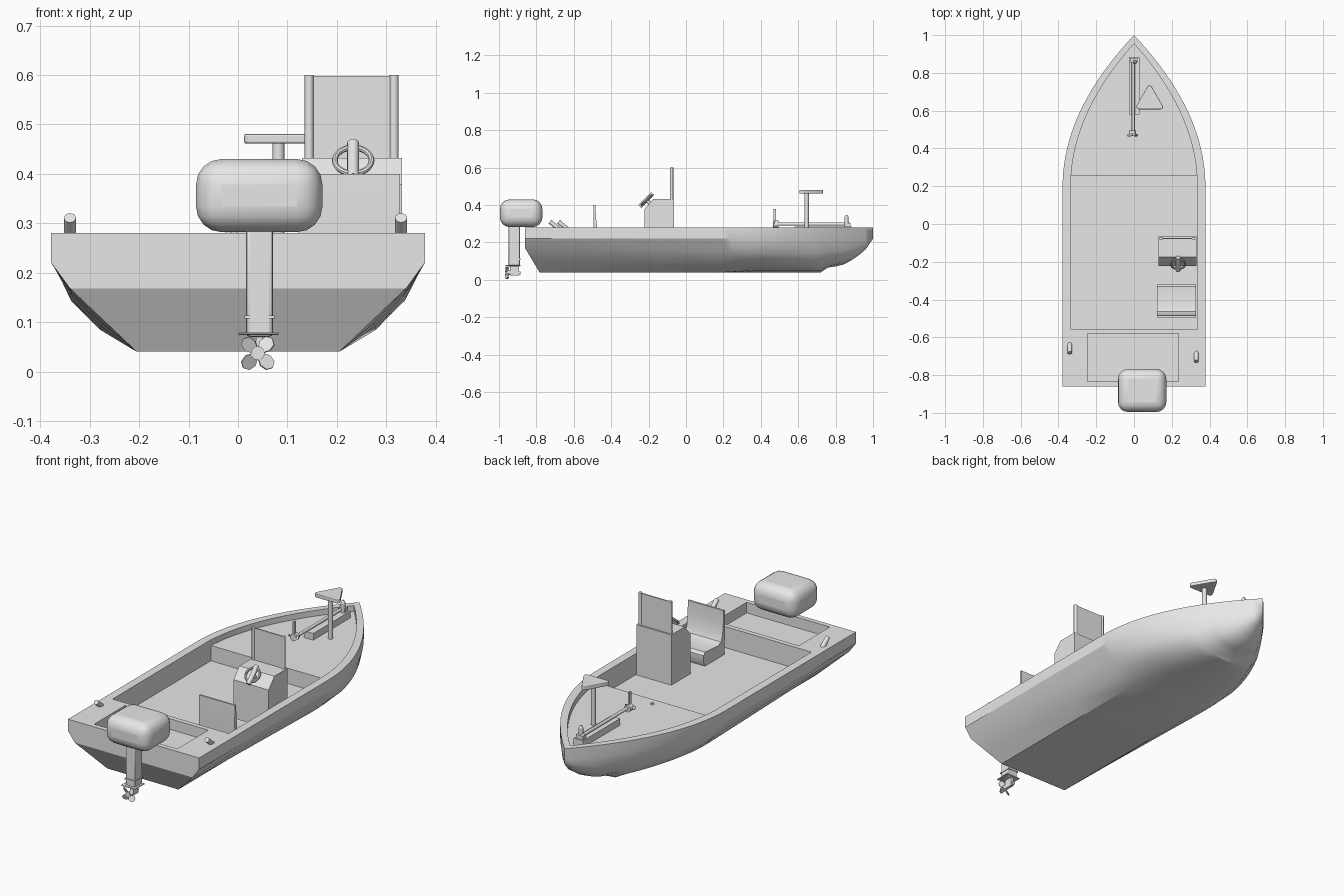
import bpy, bmesh, math
from mathutils import Vector

if "Cube" in bpy.data.objects:
    bpy.data.objects.remove(bpy.data.objects["Cube"])

GREY = bpy.data.materials.new("plain grey")
GREY.use_nodes = True
GREY.diffuse_color = (0.8, 0.8, 0.8, 1)
GREY.node_tree.nodes["Principled BSDF"].inputs["Base Color"].default_value = (0.8, 0.8, 0.8, 1)


def finish(name, bm, angle=30):
    bmesh.ops.recalc_face_normals(bm, faces=bm.faces)
    mesh = bpy.data.meshes.new(name)
    bm.to_mesh(mesh)
    bm.free()
    mesh.materials.append(GREY)
    ob = bpy.data.objects.new(name, mesh)
    bpy.context.collection.objects.link(ob)
    smooth(ob, angle)
    return ob


def smooth(ob, angle=30):
    bpy.ops.object.select_all(action='DESELECT')
    ob.select_set(True)
    bpy.context.view_layer.objects.active = ob
    bpy.ops.object.shade_smooth_by_angle(angle=math.radians(angle))


def apply(ob, kind, **settings):
    mod = ob.modifiers.new(kind.title(), kind)
    for key, value in settings.items():
        setattr(mod, key, value)
    bpy.context.view_layer.objects.active = ob
    bpy.ops.object.modifier_apply(modifier=mod.name)
    smooth(ob)


def prism(name, outline, axis, lo, hi, bevel=0, segments=3):
    """Extrude a 2D outline along x (outline is y,z) or z (outline is x,y)."""
    bm = bmesh.new()
    place = (lambda p, d: (d, *p)) if axis == 'x' else (lambda p, d: (*p, d))
    face = bm.faces.new([bm.verts.new(place(p, lo)) for p in outline])
    new = bmesh.ops.extrude_face_region(bm, geom=[face])['geom']
    bmesh.ops.translate(bm, verts=[v for v in new if isinstance(v, bmesh.types.BMVert)],
                        vec=place((0, 0), hi - lo))
    ob = finish(name, bm)
    if bevel:
        apply(ob, 'BEVEL', width=bevel, segments=segments)
    return ob


def box(name, x0, x1, y0, y1, z0, z1, bevel=0, segments=3):
    return prism(name, [(x0, y0), (x1, y0), (x1, y1), (x0, y1)], 'z', z0, z1, bevel, segments)


def rod(name, a, b, r, r2=None, sides=20):
    a, b = Vector(a), Vector(b)
    bm = bmesh.new()
    bmesh.ops.create_cone(bm, cap_ends=True, segments=sides, radius1=r,
                          radius2=r if r2 is None else r2, depth=(b - a).length)
    ob = finish(name, bm)
    ob.location = (a + b) / 2
    ob.rotation_euler = (b - a).to_track_quat('Z', 'Y').to_euler()
    return ob


def propeller(name, centre, radius, blades, turn):
    """Twisted blades around the y axis."""
    bm = bmesh.new()
    for i in range(blades):
        a = math.tau * i / blades + turn
        out = Vector((math.cos(a), 0, math.sin(a)))
        side = Vector((-math.sin(a), 0.6, math.cos(a)))
        pts = [out * radius * u + side * radius * v for u, v in
               ((.1, -.12), (.5, -.33), (.85, -.27), (1, 0), (.85, .27), (.5, .33), (.1, .12))]
        bm.faces.new([bm.verts.new(Vector(centre) + p) for p in pts])
    ob = finish(name, bm)
    apply(ob, 'SOLIDIFY', thickness=.004, offset=0)
    return ob


# Hull: lofted sections from transom to stem
KEEL = [(-.86, .04), (.73, .04), (.76, .066), (.83, .076), (.9, .112), (.96, .162), (1, .22)]


def keel(y):
    for (ya, za), (yb, zb) in zip(KEEL, KEEL[1:]):
        if y <= yb:
            return za + (zb - za) * max(0, y - ya) / (yb - ya)
    return KEEL[-1][1]


def half_width(y, full=.378, tip=1.0):
    return full * (1 - (max(0, y - .2) / (tip - .2)) ** 2)


AFT = [(.34, .168), (.2725, .104), (.205, .04)]
MID = [(.335, .15), (.28, .085), (.205, .04)]
BOW = [(.92, .56), (.75, .26), (.45, .06)]


def section(y):
    w, zk = half_width(y), keel(y)
    t = min(1, max(0, (y + .86) / 1.06))
    s = min(1, max(0, (y - .2) / .18))
    pts = [(w, .28), (w, .22)]
    for a, m, b in zip(AFT, MID, BOW):
        flat = [p + (q - p) * t for p, q in zip(a, m)]
        curved = (b[0] * w, zk + b[1] * (.22 - zk))
        pts.append([p + (q - p) * s for p, q in zip(flat, curved)])
    return pts + [(0, zk)]


bm = bmesh.new()
rows = []
stations = [-.86, -.5, -.15, .2] + [.2 + .04 * i for i in range(1, 21)]
for y in stations:
    half = section(y)
    full = half + [(-x, z) for x, z in half[-2::-1]]
    rake = .6 if y == stations[0] else 0
    rows.append([bm.verts.new((x, y + rake * max(0, .168 - z), z)) for x, z in full])
for a, b in zip(rows, rows[1:]):
    for i in range(len(a)):
        j = (i + 1) % len(a)
        bm.faces.new((a[i], a[j], b[j], b[i]))
stern = rows[0]
bm.faces.new(stern[:3] + stern[8:])
bm.faces.new(stern[2:9])
bmesh.ops.remove_doubles(bm, verts=bm.verts, dist=.0005)
bmesh.ops.dissolve_degenerate(bm, edges=bm.edges, dist=.0001)
hull = finish("hull", bm)

# Cockpit, raised bow deck and stern well cut into the hull
steps = [.24 + (.955 - .24) * i / 16 for i in range(17)]
side = [(half_width(y, .335, .955), y) for y in steps]
cutters = [
    box("cockpit_cutter", -.335, .335, -.555, .255, .17, .4),
    prism("bow_cutter", side + [(-x, y) for x, y in side[-2::-1]], 'z', .25, .4),
    box("well_cutter", -.245, .235, -.835, -.58, .225, .4),
]
for cutter in cutters:
    cutter.hide_render = True
    apply(hull, 'BOOLEAN', object=cutter, operation='DIFFERENCE', solver='EXACT')
    bpy.data.objects.remove(cutter)

# Console with windshield and steering wheel
prism("console", [(-.065, .17), (-.065, .432), (-.175, .432), (-.222, .378), (-.222, .17)],
      'x', .13, .332)
box("windshield", .143, .317, -.08, -.073, .43, .598)
for i, x in enumerate((.144, .316)):
    rod(f"windshield_post_{i}", (x, -.077, .42), (x, -.077, .6), .009)
hub = Vector((.233, -.212, .427))
bpy.ops.mesh.primitive_torus_add(major_radius=.037, minor_radius=.006, major_segments=32,
                                 minor_segments=8, location=hub, rotation=(math.radians(45), 0, 0))
wheel = bpy.context.object
wheel.name = "steering_wheel"
wheel.data.materials.append(GREY)
smooth(wheel)
tilt = Vector((0, .7, .7))
rod("wheel_spoke", hub - tilt * .05, hub + tilt * .05, .012)
rod("wheel_column", hub, hub + Vector((0, .03, -.03)), .01)

# Helm seat
prism("seat", [(-.33, .17), (-.32, .19), (-.32, .228), (-.332, .242), (-.44, .236), (-.463, .245),
               (-.474, .27), (-.482, .34), (-.484, .4), (-.494, .4), (-.496, .3), (-.49, .17)],
      'x', .122, .328)

# Angled rod holders on the stern corners
for name, x, y in (("left_rod_holder", .33, -.7), ("right_rod_holder", -.34, -.655)):
    rod(name, (x, y + .028, .265), (x, y - .027, .311), .012)

# Outboard motor
box("motor_cowl", -.085, .171, -.995, -.768, .282, .43, .052, 4)
box("motor_leg", .016, .071, -.95, -.887, .07, .3, .008, 2)
box("leg_collar", .013, .074, -.953, -.884, .107, .113)
box("cavitation_plate", .0, .083, -.965, -.885, .074, .079, .002, 1)
box("skeg", .036, .05, -.94, -.893, .024, .08)
rod("gearcase", (.04, -.965, .037), (.04, -.885, .037), .014, .008)
propeller("motor_propeller", (.04, -.957, .037), .042, 4, math.pi / 4)

# Bow pedestal with rounded triangular seat
rod("pedestal_post", (.082, .645, .25), (.082, .645, .47), .012)
corners = [Vector((.026, .621)), Vector((.139, .621)), Vector((.082, .719))]
pad = []
for k, corner in enumerate(corners):
    for n in range(7):
        a = math.radians(150 + 120 * k + 20 * n)
        pad.append(corner + Vector((math.cos(a), math.sin(a))) * .014)
prism("pedestal_seat", pad, 'z', .461, .481, .004, 2)

# Stowed trolling motor on the bow deck
box("trolling_mount", -.026, .028, .58, .885, .25, .285)
rod("trolling_shaft", (-.004, .47, .298), (-.004, .875, .298), .008)
box("trolling_bracket", -.022, .018, .855, .88, .28, .305)
rod("trolling_head", (-.008, .465, .298), (-.008, .495, .298), .018)
box("trolling_fin", -.012, -.004, .468, .482, .29, .38)
propeller("trolling_propeller", (-.008, .47, .3), .03, 2, 0)

# Bow light and deck cap
rod("bow_light", (.005, .858, .25), (.005, .858, .335), .011)
rod("bow_light_cap", (.005, .858, .335), (.005, .858, .347), .011, .005)
rod("deck_cap", (-.015, .3, .25), (-.015, .3, .256), .009)
